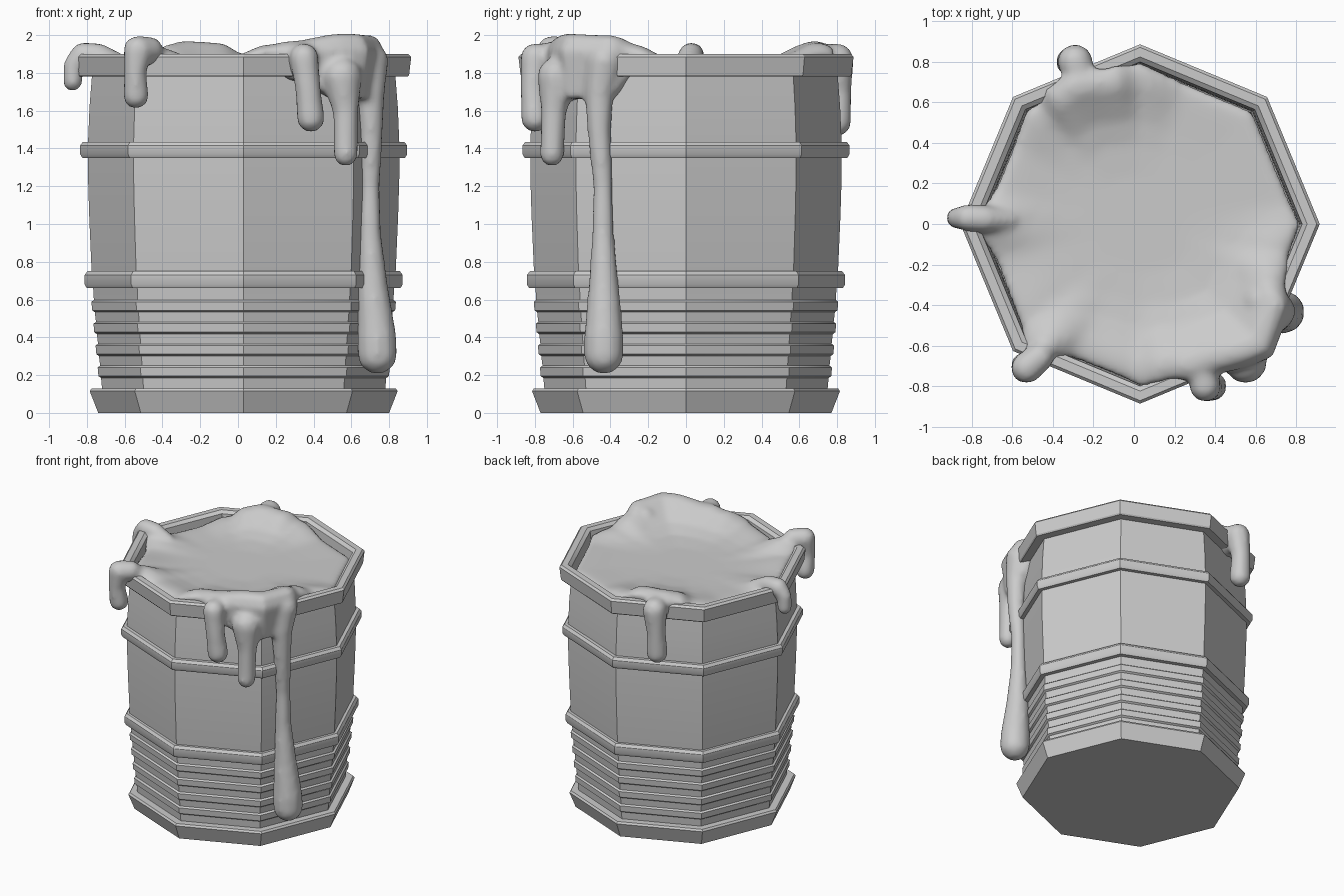
import bpy, bmesh, math
from mathutils import Vector, Matrix

CX = 0.03
SIDES = 8


def make_object(name, bm):
    mesh = bpy.data.meshes.new(name)
    bm.to_mesh(mesh)
    bm.free()
    ob = bpy.data.objects.new(name, mesh)
    bpy.context.collection.objects.link(ob)
    return ob


def skin(bm, rings):
    n = len(rings[0])
    for a, b in zip(rings, rings[1:]):
        for i in range(n):
            j = (i + 1) % n
            bm.faces.new((a[i], a[j], b[j], b[i]))


def lathe(name, profile, cap_bottom=False):
    bm = bmesh.new()
    rings = []
    for r, z in profile:
        rings.append([bm.verts.new((CX + r * math.cos(a), r * math.sin(a), z))
                      for a in (math.tau * i / SIDES for i in range(SIDES))])
    skin(bm, rings)
    if cap_bottom:
        bm.faces.new(rings[0][::-1])
    ob = make_object(name, bm)
    bpy.ops.object.select_all(action='DESELECT')
    ob.select_set(True)
    bpy.context.view_layer.objects.active = ob
    bpy.ops.object.shade_smooth_by_angle(angle=math.radians(30))
    return ob


# Barrel wall with flared foot and four ridges near the bottom
wall = [(0.77, 0), (0.815, 0.115), (0.805, 0.13), (0.75, 0.13)]
for k in range(4):
    z = 0.19 + k * 0.116
    r = 0.755 + k * 0.011
    wall += [(r, z - 0.005), (r + 0.014, z + 0.005), (r + 0.018, z + 0.05), (r + 0.005, z + 0.06)]
wall += [(0.798, 0.68), (0.805, 0.75), (0.818, 1.05), (0.824, 1.25), (0.824, 1.43),
         (0.816, 1.62), (0.802, 1.80)]
lathe("barrel_wall", wall, cap_bottom=True)

# Two hoops
for name, r, z0, z1 in (("lower_hoop", 0.842, 0.66, 0.75), ("upper_hoop", 0.866, 1.35, 1.435)):
    lathe(name, [(r - 0.06, z0), (r - 0.012, z0), (r, z0 + 0.02), (r, z1 - 0.02),
                 (r - 0.015, z1), (r - 0.06, z1)])

# Top rim, folding inward
lathe("rim", [(0.79, 1.78), (0.868, 1.78), (0.876, 1.79), (0.887, 1.885), (0.872, 1.90),
              (0.825, 1.90), (0.80, 1.88), (0.785, 1.72)])

# Paint pool: angle, edge radius, crest height, lower edge height
keys = [(-180, .83, 1.89, 1.80), (-165, .79, 1.85, 1.78), (-140, .80, 1.87, 1.78),
        (-128, .87, 1.94, 1.82), (-115, .80, 1.88, 1.78), (-95, .80, 1.89, 1.80),
        (-80, .83, 1.95, 1.84), (-70, .89, 1.97, 1.76), (-50, .93, 2.01, 1.66),
        (-30, .92, 2.0, 1.67), (-22, .84, 1.95, 1.80), (-10, .80, 1.89, 1.78),
        (10, .79, 1.85, 1.77), (70, .79, 1.85, 1.77), (90, .80, 1.90, 1.78),
        (100, .84, 1.96, 1.84), (115, .90, 1.97, 1.76), (123, .87, 1.95, 1.80),
        (132, .80, 1.88, 1.78), (150, .79, 1.85, 1.77), (165, .79, 1.85, 1.78),
        (180, .83, 1.89, 1.80)]


def edge_at(deg):
    for a, b in zip(keys, keys[1:]):
        if a[0] <= deg <= b[0]:
            t = (deg - a[0]) / (b[0] - a[0])
            t = t * t * (3 - 2 * t)
            return [a[i] + (b[i] - a[i]) * t for i in (1, 2, 3)]


bm = bmesh.new()
BASE, N = 1.84, 144
section = [(.02, 0), (.3, 0), (.5, .08), (.65, .3), (.76, .65), (.85, .95), (.91, 1), (.96, .9)]
rings = [[] for _ in range(len(section) + 4)]
for i in range(N):
    deg = -180 + 360 * i / N
    r, crest, low = edge_at(deg)
    octo = math.cos(math.pi / 8) / math.cos(math.radians(deg % 45 - 22.5))
    pts = [(s * r, BASE + (crest - BASE) * w) for s, w in section]
    pts += [(r, crest * 0.75 + low * 0.25), (r * 0.96, low), (r * 0.75, low), (0.02, 1.76)]
    a = math.radians(deg)
    for ring, (d, z) in zip(rings, pts):
        ring.append(bm.verts.new((CX + d * octo * math.cos(a), d * octo * math.sin(a), z)))
skin(bm, rings)
bm.faces.new(rings[0])
bm.faces.new(rings[-1])

# Drips: strings of x, y, z, radius along each run, merged with the pool by remeshing
drips = [
    [(.62, -.38, 1.90, .08), (.70, -.43, 1.86, .10), (.70, -.46, 1.70, .08), (.705, -.46, 1.5, .065),
     (.70, -.44, 1.2, .054), (.70, -.44, .95, .06), (.715, -.435, .65, .085),
     (.735, -.435, .40, .108), (.738, -.435, .31, .108)],
    [(.33, -.70, 1.90, .06), (.35, -.80, 1.88, .08), (.37, -.81, 1.72, .07), (.385, -.80, 1.56, .077)],
    [(.55, -.68, 1.78, .11), (.57, -.70, 1.60, .07), (.57, -.71, 1.37, .067)],
    [(-.40, -.55, 1.84, .05), (-.47, -.66, 1.92, .075), (-.53, -.71, 1.92, .08),
     (-.545, -.72, 1.80, .06), (-.54, -.70, 1.68, .072)],
    [(-.62, .02, 1.84, .06), (-.74, .025, 1.89, .07), (-.82, .03, 1.895, .07),
     (-.872, .03, 1.84, .055), (-.875, .03, 1.755, .055)],
    [(-.25, .68, 1.88, .07), (-.29, .80, 1.87, .09), (-.31, .81, 1.70, .07), (-.31, .80, 1.54, .078)],
]
for path in drips:
    for a, b in zip(path, path[1:]):
        a, b = Vector(a), Vector(b)
        steps = max(2, math.ceil((b - a).xyz.length / 0.02))
        for k in range(steps + 1):
            p = a.lerp(b, k / steps)
            bmesh.ops.create_icosphere(bm, subdivisions=2, radius=p.w,
                                       matrix=Matrix.Translation(p.xyz))
bmesh.ops.recalc_face_normals(bm, faces=bm.faces[:])
paint = make_object("overflowing_paint", bm)
rm = paint.modifiers.new("merge", 'REMESH')
rm.mode = 'VOXEL'
rm.voxel_size = 0.018
rm.use_smooth_shade = True
sm = paint.modifiers.new("soften", 'SMOOTH')
sm.factor = 0.5
sm.iterations = 8
